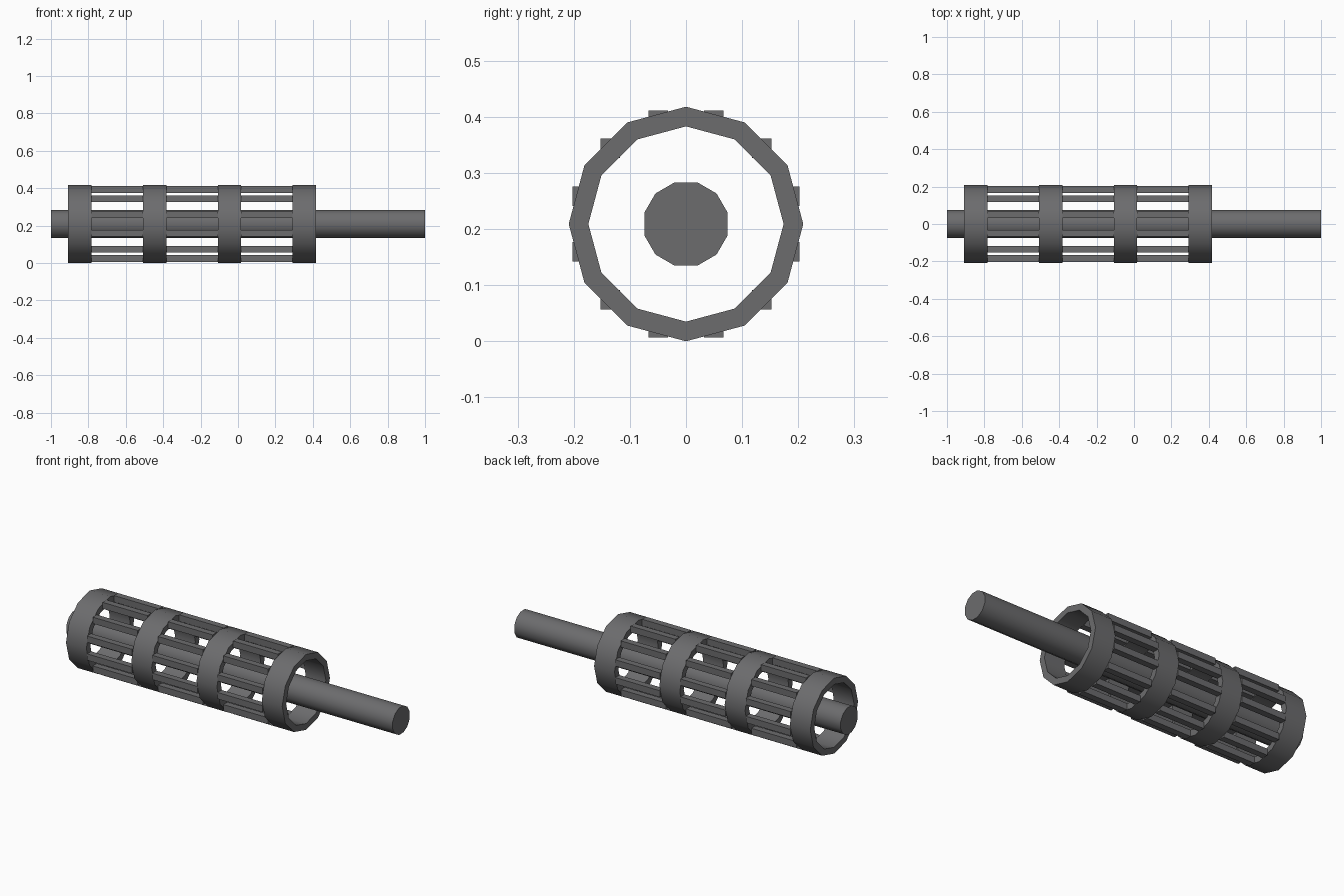
import bpy, bmesh, math

cube = bpy.data.objects.get("Cube")
if cube:
    bpy.data.objects.remove(cube, do_unlink=True)

SIDES = 12
STEP = 2 * math.pi / SIDES
AXIS_Z = 0.209
RING_OUTER, RING_INNER, RING_WIDTH = 0.209, 0.174, 0.125
RING_STARTS = [-0.908 + 0.4 * i for i in range(4)]

steel = bpy.data.materials.new("dark grey steel")
steel.use_nodes = True
colour = (0.15, 0.15, 0.155, 1)
steel.diffuse_color = colour
steel.node_tree.nodes["Principled BSDF"].inputs["Base Color"].default_value = colour


def finish(name, bm, smooth=True):
    bmesh.ops.recalc_face_normals(bm, faces=bm.faces)
    mesh = bpy.data.meshes.new(name)
    bm.to_mesh(mesh)
    bm.free()
    mesh.materials.append(steel)
    obj = bpy.data.objects.new(name, mesh)
    bpy.context.collection.objects.link(obj)
    if smooth:
        bpy.ops.object.select_all(action='DESELECT')
        obj.select_set(True)
        bpy.context.view_layer.objects.active = obj
        bpy.ops.object.shade_smooth_by_angle(angle=math.radians(40))
    return obj


def loop(bm, x, radius, offset):
    """Circle of vertices around the long axis."""
    return [bm.verts.new((x, radius * math.cos(i * STEP + offset),
                          AXIS_Z + radius * math.sin(i * STEP + offset)))
            for i in range(SIDES)]


def bridge(bm, a, b):
    for i in range(SIDES):
        j = (i + 1) % SIDES
        bm.faces.new((a[i], a[j], b[j], b[i]))


# Central shaft
bm = bmesh.new()
ends = [loop(bm, x, 0.077, STEP / 2) for x in (-1, 1)]
bridge(bm, *ends)
for end in ends:
    bm.faces.new(end)
finish("shaft", bm)

# Four hollow collars
for n, x in enumerate(RING_STARTS):
    bm = bmesh.new()
    section = [(x, RING_OUTER), (x + RING_WIDTH, RING_OUTER),
               (x + RING_WIDTH, RING_INNER), (x, RING_INNER)]
    loops = [loop(bm, px, r, 0) for px, r in section]
    for i in range(4):
        bridge(bm, loops[i], loops[(i + 1) % 4])
    finish(f"collar_{n + 1}", bm)

# Square bars joining neighbouring collars
BAR_RADIUS, BAR_SIZE = 0.191, 0.0355
for n, (x, following) in enumerate(zip(RING_STARTS, RING_STARTS[1:])):
    start, stop = x + RING_WIDTH, following
    bm = bmesh.new()
    for i in range(SIDES):
        angle = (i + 0.5) * STEP
        verts = bmesh.ops.create_cube(bm, size=1)["verts"]
        bmesh.ops.scale(bm, vec=(stop - start, BAR_SIZE, BAR_SIZE), verts=verts)
        bmesh.ops.translate(bm, verts=verts, vec=(
            (start + stop) / 2, BAR_RADIUS * math.cos(angle),
            AXIS_Z + BAR_RADIUS * math.sin(angle)))
    finish(f"cage_bars_{n + 1}", bm, smooth=False)
